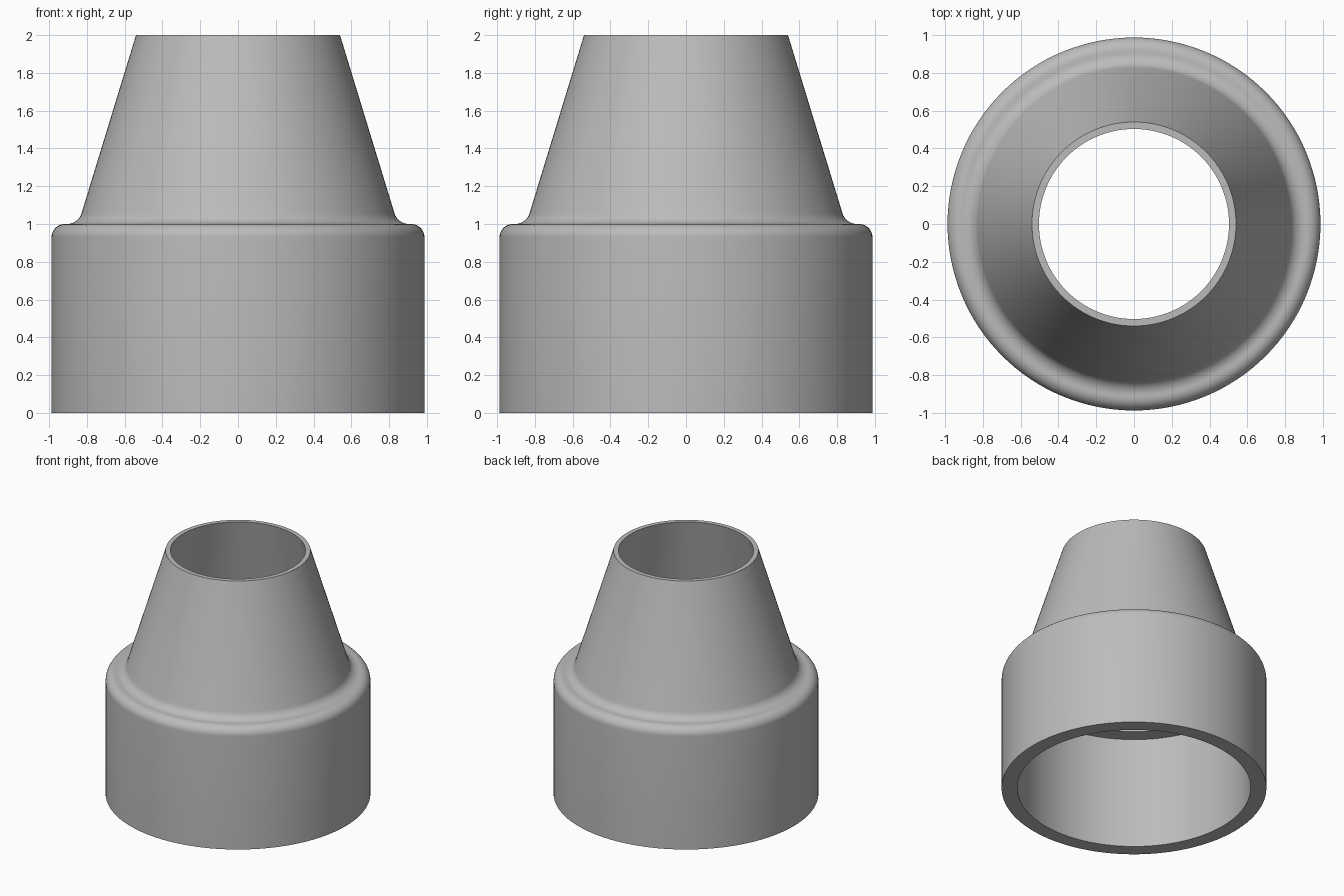
import bpy, bmesh
from math import sin, cos, radians, pi

cube = bpy.data.objects.get("Cube")
if cube:
    bpy.data.objects.remove(cube)

SEGMENTS = 128


def arc(cx, cz, r, start, end, steps=10):
    """Points of a circular arc in the radius/height plane, angles in degrees."""
    angles = [radians(start + (end - start) * i / steps) for i in range(steps + 1)]
    return [(cx + r * cos(a), cz + r * sin(a)) for a in angles]


# Closed wall section: outer skin going up, then the bore going down
profile = [(0.987, 0)]
profile += arc(0.917, 0.93, 0.07, 0, 90)          # rounded shoulder
profile += arc(0.905, 1.08, 0.08, 270, 197)       # fillet into the cone
profile += [(0.54, 2), (0.503, 2)]                # top rim
profile += [(0.75, 0.92), (0.87, 0.92), (0.87, 0)]  # tapered bore, ledge, socket

# Spin the section into a ring
bm = bmesh.new()
verts = [bm.verts.new((r, 0, z)) for r, z in profile]
edges = [bm.edges.new((v, verts[(i + 1) % len(verts)])) for i, v in enumerate(verts)]
bmesh.ops.spin(bm, geom=verts + edges, cent=(0, 0, 0), axis=(0, 0, 1),
               angle=2 * pi, steps=SEGMENTS, use_merge=True)
bmesh.ops.remove_doubles(bm, verts=bm.verts, dist=1e-5)
bmesh.ops.recalc_face_normals(bm, faces=bm.faces)
mesh = bpy.data.meshes.new("reducer_sleeve")
bm.to_mesh(mesh)
bm.free()

sleeve = bpy.data.objects.new("reducer_sleeve", mesh)
bpy.context.collection.objects.link(sleeve)

# Plain grey material
grey = bpy.data.materials.new("plain_grey")
grey.use_nodes = True
colour = (0.5, 0.5, 0.5, 1)
grey.diffuse_color = colour
grey.node_tree.nodes["Principled BSDF"].inputs["Base Color"].default_value = colour
mesh.materials.append(grey)

# Smooth walls with crisp rims
bpy.ops.object.select_all(action="DESELECT")
sleeve.select_set(True)
bpy.context.view_layer.objects.active = sleeve
bpy.ops.object.shade_smooth_by_angle(angle=radians(30))
